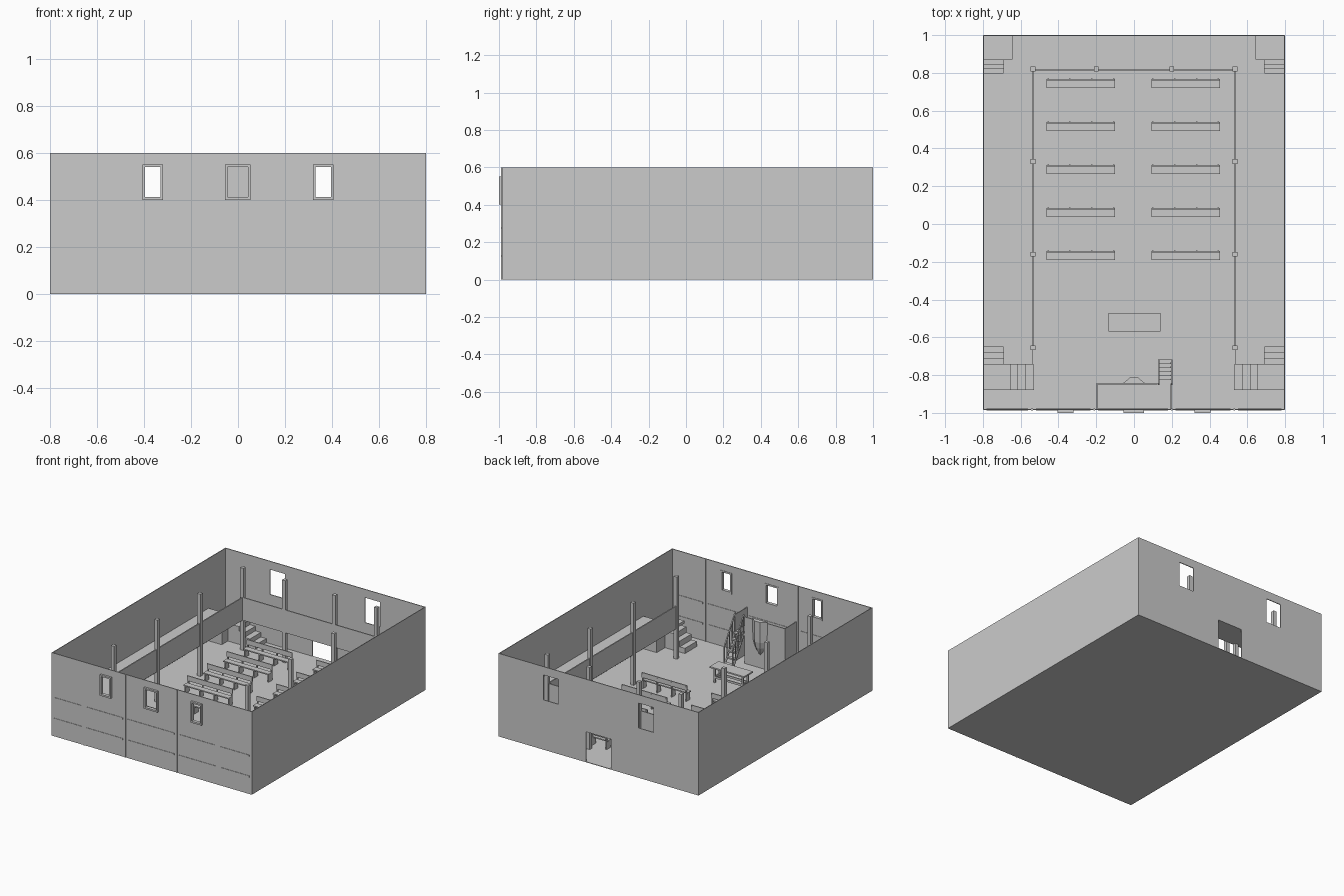
import bpy, bmesh
from mathutils import Vector

if "Cube" in bpy.data.objects:
    bpy.data.objects.remove(bpy.data.objects["Cube"])


def mesh_object(name, bm):
    bmesh.ops.recalc_face_normals(bm, faces=bm.faces[:])
    me = bpy.data.meshes.new(name)
    bm.to_mesh(me)
    bm.free()
    ob = bpy.data.objects.new(name, me)
    bpy.context.collection.objects.link(ob)
    return ob


def boxes(name, items):
    # each item is (x0, x1, y0, y1, z0, z1)
    bm = bmesh.new()
    for x0, x1, y0, y1, z0, z1 in items:
        for v in bmesh.ops.create_cube(bm, size=1)["verts"]:
            v.co = Vector(((x0, x1)[v.co.x > 0], (y0, y1)[v.co.y > 0], (z0, z1)[v.co.z > 0]))
    return mesh_object(name, bm)


def bar(name, a, b, w):
    # square bar running between two points
    a, b = Vector(a), Vector(b)
    bm = bmesh.new()
    bmesh.ops.create_cube(bm, size=1)
    q = (b - a).to_track_quat('Z', 'Y')
    for v in bm.verts:
        v.co = q @ Vector((v.co.x * w, v.co.y * w, v.co.z * (b - a).length)) + (a + b) / 2
    return mesh_object(name, bm)


def wall(name, y, depth, holes):
    # wall in the xz plane with rectangular openings (x0, x1, z0, z1)
    xs = sorted({-0.8, 0.8, *[v for h in holes for v in h[:2]]})
    zs = sorted({0.0, 0.6, *[v for h in holes for v in h[2:]]})
    bm = bmesh.new()
    for xa, xb in zip(xs, xs[1:]):
        for za, zb in zip(zs, zs[1:]):
            cx, cz = (xa + xb) / 2, (za + zb) / 2
            if any(h[0] < cx < h[1] and h[2] < cz < h[3] for h in holes):
                continue
            bm.faces.new([bm.verts.new(p) for p in
                          ((xa, y, za), (xb, y, za), (xb, y, zb), (xa, y, zb))])
    bmesh.ops.remove_doubles(bm, verts=bm.verts[:], dist=1e-5)
    ext = bmesh.ops.extrude_face_region(bm, geom=bm.faces[:], use_keep_orig=True)
    for v in ext["geom"]:
        if isinstance(v, bmesh.types.BMVert):
            v.co.y += depth
    bmesh.ops.dissolve_limit(bm, angle_limit=0.01, verts=bm.verts[:], edges=bm.edges[:])
    return mesh_object(name, bm)


def both(items):
    return items + [(-b, -a, *r) for a, b, *r in items]


# shell: floor, side walls, back wall with windows and doorway, front wall
boxes("floor", [(-0.8, 0.8, -0.985, 1, 0, 0.004)])
boxes("side_walls", both([(0.795, 0.8, -0.985, 1, 0, 0.6)]))
wall("back_wall", 1, -0.006, [(-0.44, -0.32, 0.36, 0.54), (0.32, 0.44, 0.36, 0.54),
                              (-0.1, 0.1, 0, 0.22)])
front_windows = [(-0.395, -0.33), (-0.045, 0.043), (0.33, 0.395)]
wall("front_wall", -0.985, 0.006, [(a, b, 0.412, 0.54) for a, b in front_windows])

# window frames
for i, (a, b) in enumerate(front_windows):
    t, y0, y1 = 0.011, -1.0, -0.976
    boxes(f"window_frame_{i}", [
        (a - t, a, y0, y1, 0.4, 0.551), (b, b + t, y0, y1, 0.4, 0.551),
        (a, b, y0, y1, 0.4, 0.412), (a, b, y0, y1, 0.54, 0.551)])

# thin battens and rails on the front wall
batten_x = [-0.8, -0.54, -0.21, 0.2, 0.53, 0.8]
boxes("wall_battens", [(x - 0.004, x + 0.004, -0.988, -0.976, 0, 0.598) for x in batten_x[1:-1]])
boxes("wall_rails", [(a + 0.02, b - 0.02, -0.988, -0.976, z, z + 0.012)
                     for a, b in zip(batten_x, batten_x[1:]) for z in (0.12, 0.27)])

# gallery floor along three walls, open over the stair corners
G0, G1 = 0.22, 0.24
boxes("gallery_floor", both([
    (0.535, 0.795, -0.65, 0.80, G0, G1),
    (0.535, 0.69, -0.745, -0.65, G0, G1),
    (0.535, 0.645, 0.80, 0.994, G0, G1)]) + [(-0.535, 0.535, 0.81, 0.994, G0, G1)])
boxes("gallery_parapet", both([(0.53, 0.538, -0.65, 0.818, G0, 0.385)])
      + [(-0.53, 0.53, 0.81, 0.818, G0, 0.385)])

# gallery posts reaching full height
r = 0.013
spots = [(0.535, y) for y in (-0.655, -0.16, 0.33, 0.82)] + [(0.2, 0.82)]
boxes("gallery_posts", both([(x - r, x + r, y - r, y + r, 0.004, 0.598) for x, y in spots]))


# corner stairs: lower flight, landing, then upper flight to the gallery
def corner_stairs(name, x_start, x_land, y0, y1, y_end, n):
    run = (x_land - x_start) / n
    rise = 0.165 / (n + 1)
    parts = [(x_start + i * run, x_start + (i + 1) * run, y0, y1, 0.004, rise * (i + 1))
             for i in range(n)]
    parts.append((x_land, 0.795, y0, y1, 0.004, 0.165))
    edge = y1 if y_end > y1 else y0
    for i in range(3):
        a, b = sorted((edge + (y_end - edge) * i / 3, edge + (y_end - edge) * (i + 1) / 3))
        parts.append((0.69, 0.795, a, b, 0.004, 0.184 + 0.019 * i))
    boxes(name, both(parts))


corner_stairs("front_stairs", 0.53, 0.655, -0.88, -0.745, -0.65, 3)
corner_stairs("back_stairs", 0.47, 0.645, 0.87, 0.994, 0.80, 4)
boxes("stair_newels", both([(0.645, 0.69, 0.79, 0.87, G0, G1 + 0.004)]))

# benches: seat, backrest, supports
for row in range(5):
    y = 0.72 - 0.2275 * row
    for side, x0 in (("left", -0.463), ("right", 0.092)):
        x1 = x0 + 0.363
        parts = [(x0, x1, y, y + 0.042, 0.058, 0.066), (x0, x1, y + 0.04, y + 0.047, 0.082, 0.118)]
        for k in range(4):
            x = x0 + 0.004 + k * (x1 - x0 - 0.016) / 3
            parts += [(x, x + 0.008, y + 0.006, y + 0.042, 0.004, 0.06),
                      (x, x + 0.008, y + 0.04, y + 0.05, 0.004, 0.11)]
        boxes(f"bench_{side}_{row}", parts)

# table with legs and lower stretchers
legs = [(x, x + 0.012, y, y + 0.012, 0.004, 0.112) for x in (-0.115, 0.108) for y in (-0.555, -0.497)]
boxes("table", legs + [(-0.135, 0.14, -0.57, -0.47, 0.11, 0.12),
                       (-0.11, 0.115, -0.553, -0.546, 0.035, 0.05),
                       (-0.11, 0.115, -0.494, -0.487, 0.035, 0.05),
                       (-0.113, -0.105, -0.55, -0.49, 0.035, 0.05),
                       (0.11, 0.118, -0.55, -0.49, 0.035, 0.05)])

# pulpit: platform, thin parapet panels
boxes("pulpit_platform", [(-0.2, 0.2, -0.98, -0.845, 0.2, 0.22),
                          (-0.2, 0.125, -0.851, -0.845, 0.004, 0.34),
                          (-0.2, -0.194, -0.98, -0.845, 0.004, 0.34),
                          (0.194, 0.2, -0.98, -0.845, 0.004, 0.34)])

# pulpit bow: half-hexagon plan, tapering downwards in a curve
bm = bmesh.new()
rings = []
for z, s in ((0.10, 0.08), (0.125, 0.4), (0.155, 0.72), (0.2, 0.95), (0.35, 1)):
    rings.append([bm.verts.new((x * s, -0.845 + d * s, z)) for x, d in
                  ((-0.06, 0), (-0.022, 0.032), (0.022, 0.032), (0.06, 0))])
for lo, hi in zip(rings, rings[1:]):
    for i in range(4):
        j = (i + 1) % 4
        bm.faces.new((lo[i], lo[j], hi[j], hi[i]))
bm.faces.new(rings[0])
bm.faces.new(rings[-1])
mesh_object("pulpit_bow", bm)

# pulpit steps with stringers, handrails and balusters
boxes("pulpit_treads", [(0.132, 0.198, -0.74 - 0.021 * i, -0.718 - 0.021 * i,
                         0.026 + 0.036 * i, 0.036 + 0.036 * i) for i in range(6)])
for side, x in (("inner", 0.131), ("outer", 0.199)):
    bar(f"pulpit_stringer_{side}", (x, -0.722, 0.01), (x, -0.848, 0.215), 0.009)
    bar(f"pulpit_handrail_{side}", (x, -0.722, 0.15), (x, -0.848, 0.355), 0.008)
    boxes(f"pulpit_balusters_{side}", [
        (x - 0.003, x + 0.003, -0.725 - 0.03 * i, -0.719 - 0.03 * i,
         0.004 + 0.049 * i, 0.15 + 0.049 * i) for i in range(5)])
